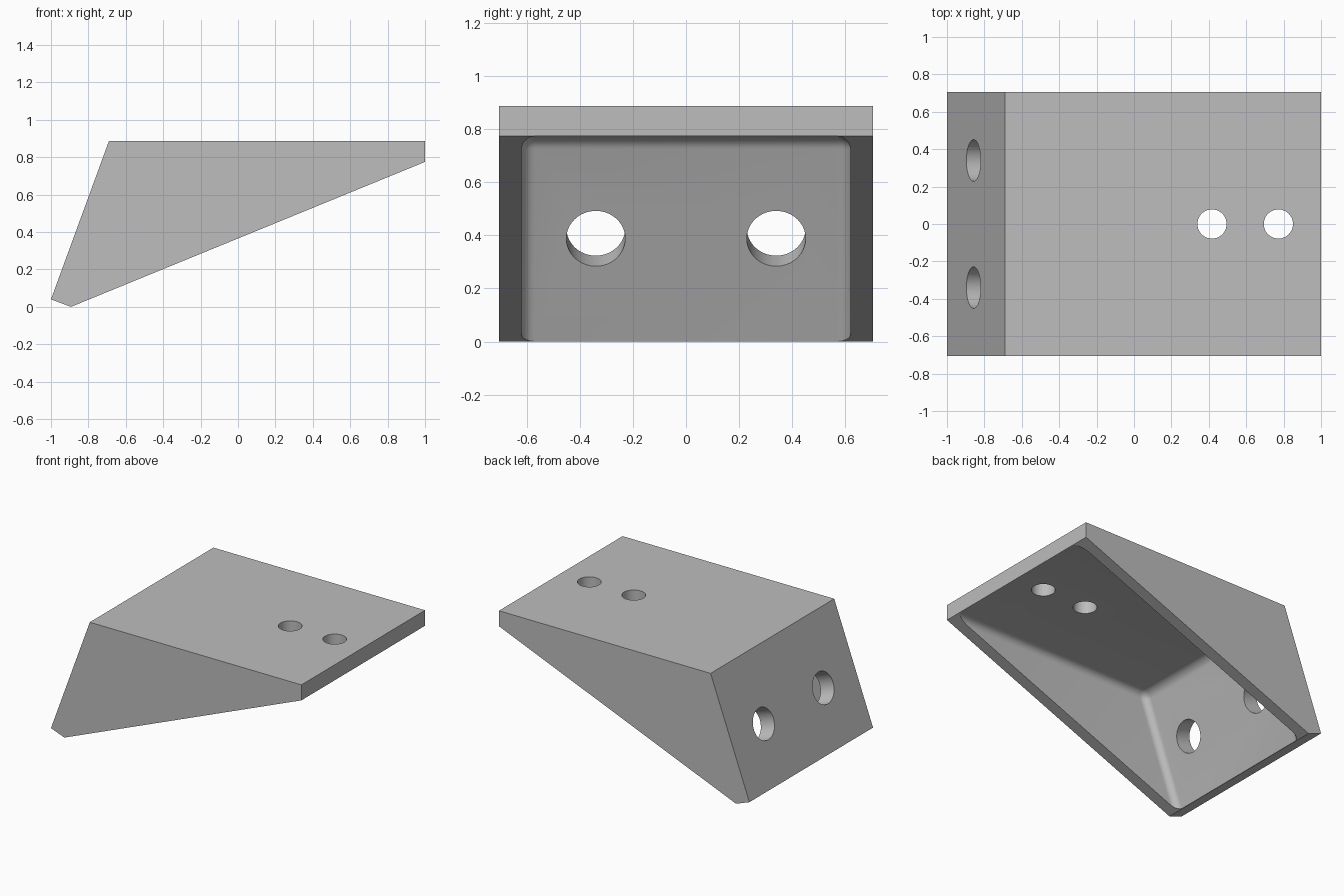
import bpy, bmesh, math
from mathutils import Vector

if "Cube" in bpy.data.objects:
    bpy.data.objects.remove(bpy.data.objects["Cube"])

metal = bpy.data.materials.new("grey")
metal.diffuse_color = (0.51, 0.51, 0.51, 1)
metal.use_nodes = True
metal.node_tree.nodes["Principled BSDF"].inputs["Base Color"].default_value = metal.diffuse_color


def prism(name, profile, half_width, fillet=0, corner=None):
    """Extrude an x-z profile along y; optionally round edges around one corner."""
    bm = bmesh.new()
    face = bm.faces.new([bm.verts.new((x, -half_width, z)) for x, z in profile])
    ext = bmesh.ops.extrude_face_region(bm, geom=[face])
    bmesh.ops.translate(bm, vec=(0, 2 * half_width, 0),
                        verts=[v for v in ext["geom"] if isinstance(v, bmesh.types.BMVert)])
    bmesh.ops.recalc_face_normals(bm, faces=bm.faces[:])
    if fillet:
        edges = [e for e in bm.edges
                 if any((v.co.x - corner[0]) ** 2 + (v.co.z - corner[1]) ** 2 < 1e-6 for v in e.verts)]
        bmesh.ops.bevel(bm, geom=edges, offset=fillet, offset_type='OFFSET',
                        segments=8, profile=0.5, affect='EDGES')
    mesh = bpy.data.meshes.new(name)
    bm.to_mesh(mesh)
    bm.free()
    obj = bpy.data.objects.new(name, mesh)
    bpy.context.collection.objects.link(obj)
    mesh.materials.append(metal)
    return obj


def drill(name, center, radius, axis):
    """Cylinder cutter along an axis."""
    bpy.ops.mesh.primitive_cylinder_add(vertices=64, radius=radius, depth=0.5, location=center,
                                        rotation=Vector(axis).to_track_quat('Z', 'Y').to_euler())
    obj = bpy.context.object
    obj.name = name
    obj.data.materials.append(metal)
    return obj


# Wedge-shaped bracket body
bracket = prism("bracket", [(-1, 0.04), (-0.893, 0), (1, 0.775), (1, 0.887), (-0.69, 0.887)], 0.705)

# Pocket hollowed from below, leaving a top plate, a sloping plate and two cheeks
slope = Vector((0.31, 0.847)).normalized()
inner = Vector((-0.608, 0.774))
pocket = prism("pocket_cutter", [inner, inner + Vector((2, 0)), inner - slope],
               0.62, 0.05, inner)

# Mounting holes: two through the top plate, two through the sloping plate
cutters = [pocket]
for x in (0.417, 0.772):
    cutters.append(drill("top_hole_cutter", (x, 0, 0.887), 0.078, (0, 0, 1)))
for y in (-0.34, 0.34):
    cutters.append(drill("slope_hole_cutter", (-0.858, y, 0.428), 0.111, (slope.y, 0, -slope.x)))

for cutter in cutters:
    mod = bracket.modifiers.new("cut", 'BOOLEAN')
    mod.object = cutter
    mod.operation = 'DIFFERENCE'
    mod.solver = 'EXACT'

bpy.ops.object.select_all(action='DESELECT')
bpy.context.view_layer.objects.active = bracket
bracket.select_set(True)
for mod in list(bracket.modifiers):
    bpy.ops.object.modifier_apply(modifier=mod.name)
for cutter in cutters:
    bpy.data.objects.remove(cutter)
bpy.ops.object.shade_smooth_by_angle(angle=math.radians(20))
